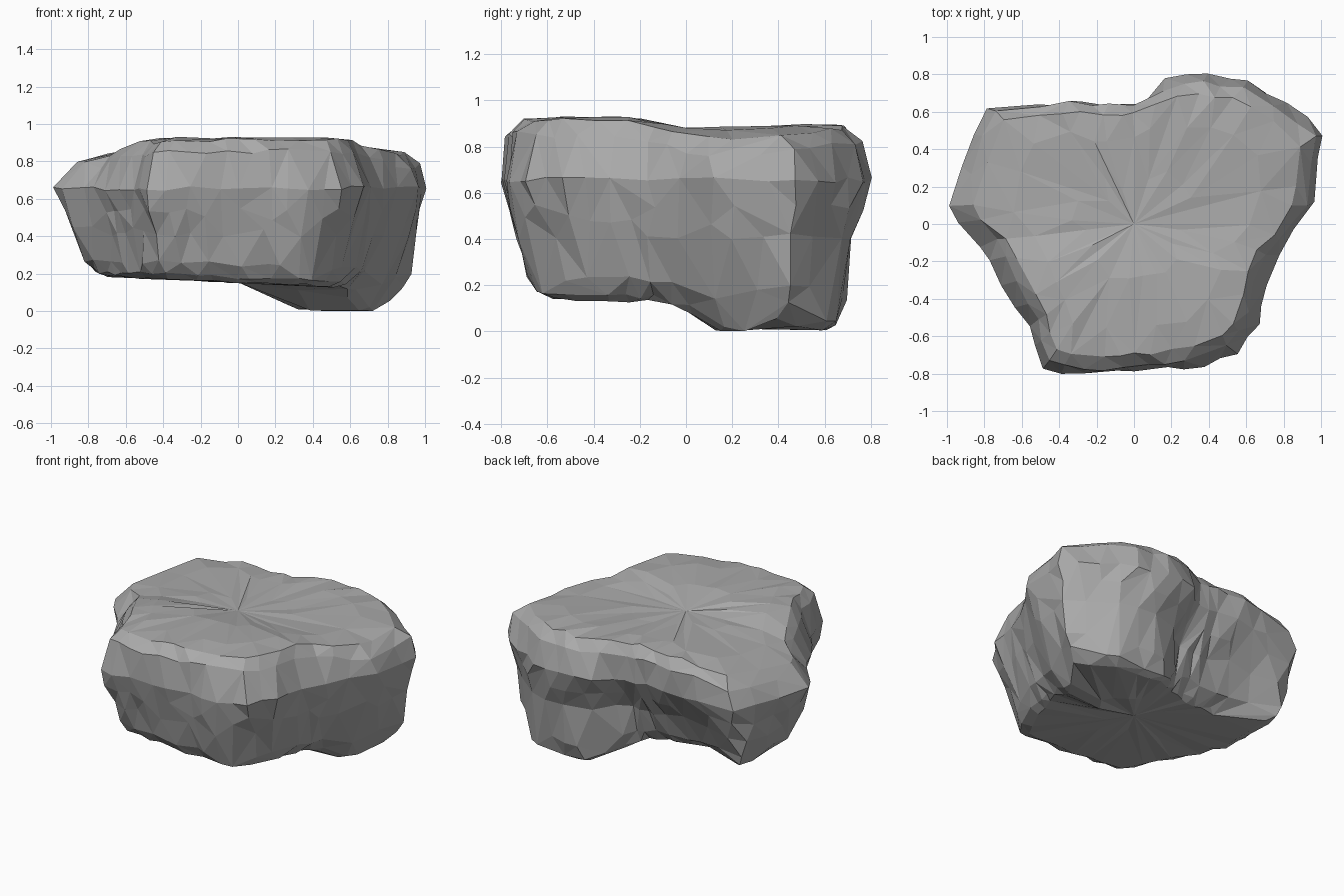
import bpy
import bmesh
import math
import random
from mathutils import Vector

random.seed(7)
SEGMENTS = 56

if "Cube" in bpy.data.objects:
    bpy.data.objects.remove(bpy.data.objects["Cube"], do_unlink=True)

# Horizontal outlines of the boulder, counter-clockwise from the +x side
BASE = [(.66, .1), (.76, .25), (.9, .42), (.7, .65), (.3, .66), (.16, .54),
        (-.01, .38), (-.43, .32), (-.75, .5), (-.77, .06), (-.6, -.25),
        (-.43, -.62), (-.1, -.64), (.38, -.63), (.5, -.45), (.6, -.1)]
LOWER = [(.91, .2), (.94, .45), (.72, .67), (.4, .73), (.22, .66), (.08, .5),
         (-.4, .48), (-.78, .58), (-.84, .4), (-.89, .05), (-.7, -.2),
         (-.46, -.6), (-.44, -.72), (0, -.73), (.4, -.71), (.58, -.5), (.75, -.1)]
BELLY = [(.98, .12), (1, .5), (.88, .62), (.63, .75), (.41, .81), (.19, .79),
         (.12, .68), (.03, .64), (-.4, .65), (-.8, .63), (-.86, .45), (-1, .05),
         (-.93, -.02), (-.8, -.12), (-.73, -.3), (-.53, -.6), (-.5, -.78),
         (-.28, -.81), (.1, -.77), (.3, -.78), (.4, -.76), (.55, -.68),
         (.66, -.56), (.71, -.3), (.82, -.08)]
SHOULDER = [(.94, .15), (.97, .48), (.62, .71), (.4, .76), (.2, .74), (.02, .64),
            (-.4, .65), (-.74, .61), (-.82, .45), (-.94, .06), (-.74, -.08),
            (-.62, -.3), (-.5, -.55), (-.48, -.73), (-.2, -.78), (.2, -.74),
            (.5, -.67), (.61, -.5), (.67, -.2), (.82, -.05)]


def resample(outline):
    """Points where evenly spread rays from the centre meet an outline."""
    points = []
    for i in range(SEGMENTS):
        angle = math.tau * i / SEGMENTS
        ray = Vector((math.cos(angle), math.sin(angle)))
        for j, end in enumerate(outline):
            a, b = Vector(outline[j - 1]), Vector(end)
            ca, cb = ray.cross(a), ray.cross(b)
            if ca <= 0 < cb:
                points.append(a.lerp(b, ca / (ca - cb)))
                break
    return points


def ramp(value, low, high):
    return max(0, min(1, (value - low) / (high - low)))


def underside(p):
    """Gently tilted floor with a deeper foot at the back corner."""
    foot = min(ramp(p.x, .02, .34), ramp(p.y, -.08, .14))
    return (.148 - .045 * p.x) * (1 - foot) + .1 * ramp(p.x, .72, .91) * foot


def upper(p):
    """Nearly level top: higher at the front, falling to the left."""
    return (.875 + .045 * ramp(-p.y, .02, .25) - .15 * ramp(-p.x, .4, 1.4)
            - .03 * ramp(p.x, .6, .9) + .015 * ramp(p.y, .3, .6))


def shrink(points, factor):
    return [p * factor for p in points]


base, lower, belly, shoulder = map(resample, (BASE, LOWER, BELLY, SHOULDER))
low_mid = [a.lerp(b, .5) for a, b in zip(base, lower)]
high_mid = [a.lerp(b, .55) for a, b in zip(lower, belly)]

# Each ring has its points and a rule for its height
layers = [
    (shrink(base, .5), underside),
    (shrink(base, .92), underside),
    (base, lambda p: underside(p) + .025),
    (low_mid, lambda p: .13 + underside(p) * .75),
    (lower, lambda p: .4),
    (high_mid, lambda p: .53),
    (belly, lambda p: .65),
    (shoulder, lambda p: upper(p) - .075),
    (shrink(shoulder, .92), lambda p: upper(p) - .012),
    (shrink(shoulder, .72), upper),
    (shrink(shoulder, .38), upper),
]

bm = bmesh.new()
rings = []
for level, (points, height) in enumerate(layers):
    rough = .006 if level in (0, 1, 9, 10) else .013
    ring = []
    for p in points:
        drift = [random.uniform(-rough, rough) for _ in range(3)]
        ring.append(bm.verts.new(Vector((p.x, p.y, height(p))) + Vector(drift)))
    rings.append(ring)

# Skin between rings, then close the underside and top
for below, above in zip(rings, rings[1:]):
    for i in range(SEGMENTS):
        k = (i + 1) % SEGMENTS
        bm.faces.new((below[i], below[k], above[k], above[i]))
for ring, height in ((rings[0], underside), (rings[-1], upper)):
    centre = bm.verts.new((0, 0, height(Vector((0, 0)))))
    for i in range(SEGMENTS):
        bm.faces.new((ring[i - 1], ring[i], centre))
bmesh.ops.triangulate(bm, faces=bm.faces[:])
bmesh.ops.recalc_face_normals(bm, faces=bm.faces[:])

# Settle the lowest point on the ground
lowest = min(v.co.z for v in bm.verts)
bmesh.ops.translate(bm, verts=bm.verts[:], vec=(0, 0, -lowest))

mesh = bpy.data.meshes.new("boulder")
bm.to_mesh(mesh)
bm.free()
boulder = bpy.data.objects.new("boulder", mesh)
bpy.context.collection.objects.link(boulder)

# Irregular chipped facets
chips = boulder.modifiers.new("chipped facets", "DECIMATE")
chips.ratio = .6

stone = bpy.data.materials.new("grey stone")
stone.use_nodes = True
colour = (.4, .4, .4, 1)
stone.diffuse_color = colour
stone.node_tree.nodes["Principled BSDF"].inputs["Base Color"].default_value = colour
mesh.materials.append(stone)
